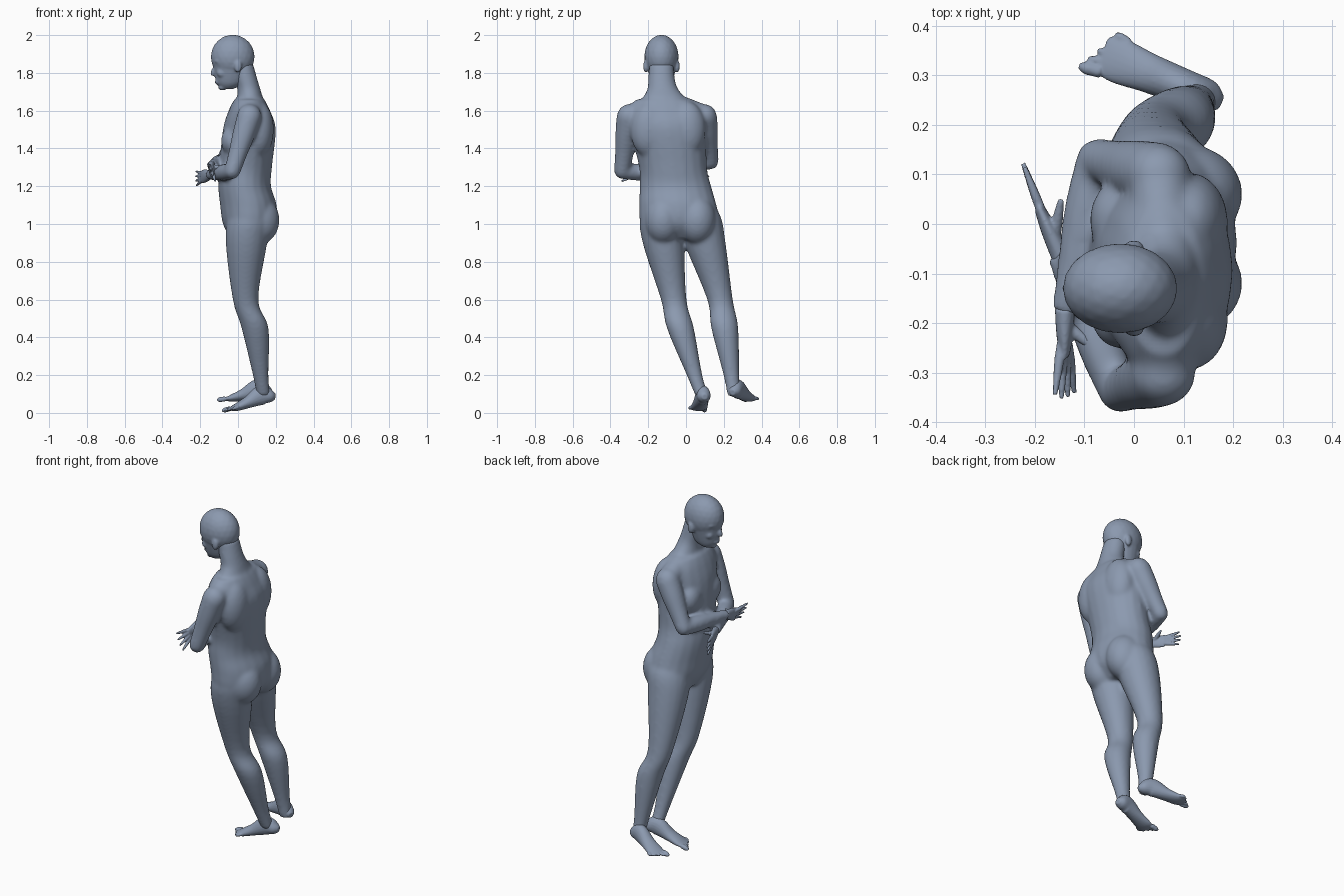
import bpy, bmesh, math
from mathutils import Vector, Matrix

default_cube = bpy.data.objects.get("Cube")
if default_cube:
    bpy.data.objects.remove(default_cube, do_unlink=True)

COLOR = (0.26, 0.32, 0.43, 1)
clay = bpy.data.materials.new("slate_blue_clay")
clay.use_nodes = True
clay.diffuse_color = COLOR
clay.node_tree.nodes["Principled BSDF"].inputs["Base Color"].default_value = COLOR
UP = Vector((0, 0, 1))


def spline(keys, steps=5):
    """Catmull-Rom interpolation of rows of numbers."""
    rows = []
    for i in range(len(keys) - 1):
        before, start = keys[max(i - 1, 0)], keys[i]
        end, after = keys[i + 1], keys[min(i + 2, len(keys) - 1)]
        for step in range(steps):
            t = step / steps
            rows.append([b + t / 2 * (c - a + t * (2 * a - 5 * b + 4 * c - d + t * (3 * (b - c) + d - a)))
                         for a, b, c, d in zip(before, start, end, after)])
    return rows + [list(keys[-1])]


def skin(bm, rings):
    """Closed surface through rings of points."""
    loops = [[bm.verts.new(point) for point in ring] for ring in rings]
    count = len(loops[0])
    for lower, upper in zip(loops, loops[1:]):
        for i in range(count):
            j = (i + 1) % count
            bm.faces.new((lower[i], lower[j], upper[j], upper[i]))
    bm.faces.new(loops[0][::-1])
    bm.faces.new(loops[-1])


def ellipse(center, u, v, count=20):
    angles = [math.tau * i / count for i in range(count)]
    return [center + u * math.cos(angle) + v * math.sin(angle) for angle in angles]


def stack(bm, keys):
    """Level sections: centre x, y, z, half depth, half width."""
    skin(bm, [ellipse(Vector((x, y, z)), Vector((depth, 0, 0)), Vector((0, width, 0)))
              for x, y, z, depth, width in spline(keys)])


def limb(bm, keys):
    """Sections square to a path: x, y, z, half width, half height."""
    rows = spline(keys)
    points = [Vector(row[:3]) for row in rows]
    last = len(points) - 1
    rings = []
    for i, row in enumerate(rows):
        along = (points[min(i + 1, last)] - points[max(i - 1, 0)]).normalized()
        side = along.cross(UP).normalized()
        rings.append(ellipse(points[i], side * row[3], side.cross(along) * row[4]))
    skin(bm, rings)


def taper(bm, start, end, girths):
    """Straight round limb whose girths are evenly spaced from start to end."""
    last = len(girths) - 1
    limb(bm, [(*start.lerp(end, i / last), girth, girth) for i, girth in enumerate(girths)])


def blob(bm, center, size):
    matrix = Matrix.Translation(center) @ Matrix.Diagonal((*size, 1))
    bmesh.ops.create_icosphere(bm, subdivisions=3, radius=1, matrix=matrix)


def fuse(name, bm, voxel, rounds):
    """Merge the overlapping volumes into one smooth skin."""
    bmesh.ops.recalc_face_normals(bm, faces=bm.faces[:])
    mesh = bpy.data.meshes.new(name)
    bm.to_mesh(mesh)
    bm.free()
    mesh.materials.append(clay)
    part = bpy.data.objects.new(name, mesh)
    bpy.context.collection.objects.link(part)
    remesh = part.modifiers.new("Fuse", 'REMESH')
    remesh.mode, remesh.voxel_size = 'VOXEL', voxel
    soften = part.modifiers.new("Soften", 'SMOOTH')
    soften.factor, soften.iterations = 0.5, rounds
    bpy.ops.object.select_all(action='DESELECT')
    part.select_set(True)
    bpy.context.view_layer.objects.active = part
    for modifier in ("Fuse", "Soften"):
        bpy.ops.object.modifier_apply(modifier=modifier)
    bpy.ops.object.shade_smooth()


def lean(z):
    """Sideways shift of the spine at a height."""
    return max(0.1 - 0.13 * z, -0.13)


def trunk(bm, sections):
    """Spine sections: height, centre x, half depth, half width."""
    stack(bm, [(x, lean(z), z, depth, width) for z, x, depth, width in sections])


# Torso, neck, buttocks, chest and shoulder blades
body = bmesh.new()
trunk(body, [(0.92, 0.05, 0.09, 0.15), (1, 0.06, 0.14, 0.21), (1.1, 0.055, 0.15, 0.205), (1.2, 0.035, 0.14, 0.19),
             (1.3, 0.04, 0.14, 0.18), (1.5, 0.06, 0.14, 0.2), (1.6, 0.06, 0.11, 0.2), (1.66, 0.06, 0.08, 0.15)])
trunk(body, [(1.6, 0.07, 0.08, 0.17), (1.7, 0.06, 0.063, 0.09), (1.76, 0.045, 0.06, 0.072), (1.85, 0.02, 0.06, 0.065)])
for side in (-1, 1):
    blob(body, (0.11, lean(1) + side * 0.09, 1.02), (0.11, 0.1, 0.13))
    blob(body, (-0.03, lean(1.4) + side * 0.09, 1.44), (0.06, 0.08, 0.08))
    blob(body, (0.11, lean(1.5) + side * 0.1, 1.5), (0.08, 0.1, 0.15))

# Legs share one profile of height, centre x and girth
LEG = [(1.14, 0.05, 0.05), (1.05, 0.06, 0.11), (0.9, 0.045, 0.11), (0.6, 0.04, 0.068), (0.45, 0.09, 0.072),
       (0.2, 0.12, 0.042), (0.09, 0.135, 0.036)]
for path in ((-0.11, -0.13, -0.12, -0.065, -0.03, 0.045, 0.085), (0.05, 0.07, 0.1, 0.18, 0.205, 0.24, 0.255)):
    stack(body, [(x, y, z, girth, girth) for (z, x, girth), y in zip(LEG, path)])


def arm(shoulder, elbow, wrist):
    shoulder, elbow, wrist = Vector(shoulder), Vector(elbow), Vector(wrist)
    taper(body, Vector((0.065, lean(1.6), 1.65)), shoulder, (0.06, 0.06, 0.06))
    blob(body, shoulder, (0.065, 0.062, 0.065))
    taper(body, shoulder, elbow, (0.065, 0.06, 0.05, 0.043))
    blob(body, elbow, (0.042, 0.042, 0.042))
    taper(body, elbow, wrist, (0.042, 0.045, 0.036, 0.027))


LEFT_WRIST, RIGHT_WRIST = (-0.15, -0.06, 1.26), (-0.14, -0.18, 1.31)
arm((0.06, -0.303, 1.57), (-0.03, -0.338, 1.28), LEFT_WRIST)
arm((0.05, 0.1, 1.57), (-0.075, 0.13, 1.33), RIGHT_WRIST)
fuse("body", body, 0.009, 14)

# Head: skull, jaw, nose, mouth, chin, brows, cheeks and ears
head = bmesh.new()
center = lean(2)
blob(head, (-0.028, center, 1.885), (0.116, 0.091, 0.117))
trunk(head, [(1.715, -0.055, 0.03, 0.03), (1.75, -0.04, 0.075, 0.055), (1.85, -0.03, 0.105, 0.083)])
taper(head, Vector((-0.115, center, 1.85)), Vector((-0.135, center, 1.785)), (0.006, 0.01, 0.016, 0.01))
blob(head, (-0.105, center, 1.752), (0.018, 0.026, 0.015))
blob(head, (-0.083, center, 1.722), (0.022, 0.025, 0.015))
for side in (-1, 1):
    blob(head, (-0.1, center + side * 0.035, 1.862), (0.028, 0.032, 0.014))
    blob(head, (-0.083, center + side * 0.04, 1.8), (0.03, 0.022, 0.026))
    blob(head, (0, center + side * 0.083, 1.835), (0.02, 0.014, 0.034))
fuse("head", head, 0.006, 6)


def hand(name, wrist, palm, reach, spread, thumb):
    """Flat palm with four fanned fingers and a thumb."""
    bm = bmesh.new()
    wrist, palm, reach, spread, thumb = (Vector(v) for v in (wrist, palm, reach, spread, thumb))
    middle = wrist.lerp(palm, 0.5)
    start = wrist.lerp(palm, -0.15)
    limb(bm, [(*start, 0.02, 0.022), (*middle, 0.017, 0.034), (*palm, 0.011, 0.036)])
    for finger in range(4):
        offset = spread * (finger - 1.5)
        tip = palm + offset + reach * (1 - 0.08 * abs(finger - 1.3))
        knuckle = palm + offset * 0.7
        taper(bm, middle.lerp(knuckle, 0.5), tip, (0.009, 0.01, 0.008, 0.005))
    taper(bm, wrist.lerp(palm, 0.3), thumb, (0.013, 0.011, 0.006))
    fuse(name, bm, 0.004, 2)


hand("left_hand", LEFT_WRIST, (-0.19, 0.03, 1.25), (-0.035, 0.095, -0.01), (0, 0, -0.025), (-0.147, 0.05, 1.29))
hand("right_hand", RIGHT_WRIST, (-0.14, -0.26, 1.28), (0, -0.095, -0.01), (0.013, 0, -0.03), (-0.065, -0.26, 1.3))

# Feet share one profile of position along the sole, half width, half height and lift
FOOT = [(0, 0.015, 0.015, 0), (0.1, 0.034, 0.034, 0.01), (0.3, 0.037, 0.052, 0.028),
        (0.6, 0.04, 0.032, 0.01), (0.85, 0.046, 0.02, 0), (1, 0.04, 0.008, 0)]


def foot(name, heel, ball, inner):
    """Heel-to-ball loft with five toes, the big toe on the inner side."""
    bm = bmesh.new()
    heel, ball = Vector(heel), Vector(ball)
    limb(bm, [(*(heel.lerp(ball, t) + UP * lift), width, height) for t, width, height, lift in FOOT])
    forward = (ball - heel).normalized()
    side = forward.cross(UP).normalized() * inner
    for toe in range(5):
        root = ball + side * (0.034 - 0.019 * toe) - forward * (0.01 + 0.008 * toe)
        girth = 0.009 if toe else 0.013
        tip = root + forward * (0.045 - 0.003 * toe) + side * 0.003 * (2 - toe)
        taper(bm, root, tip, (girth, girth, girth, girth / 2))
    fuse(name, bm, 0.004, 2)


foot("left_foot", (0.197, 0.1, 0.085), (-0.045, 0.063, 0.02), 1)
foot("right_foot", (0.175, 0.246, 0.108), (-0.064, 0.343, 0.073), -1)
